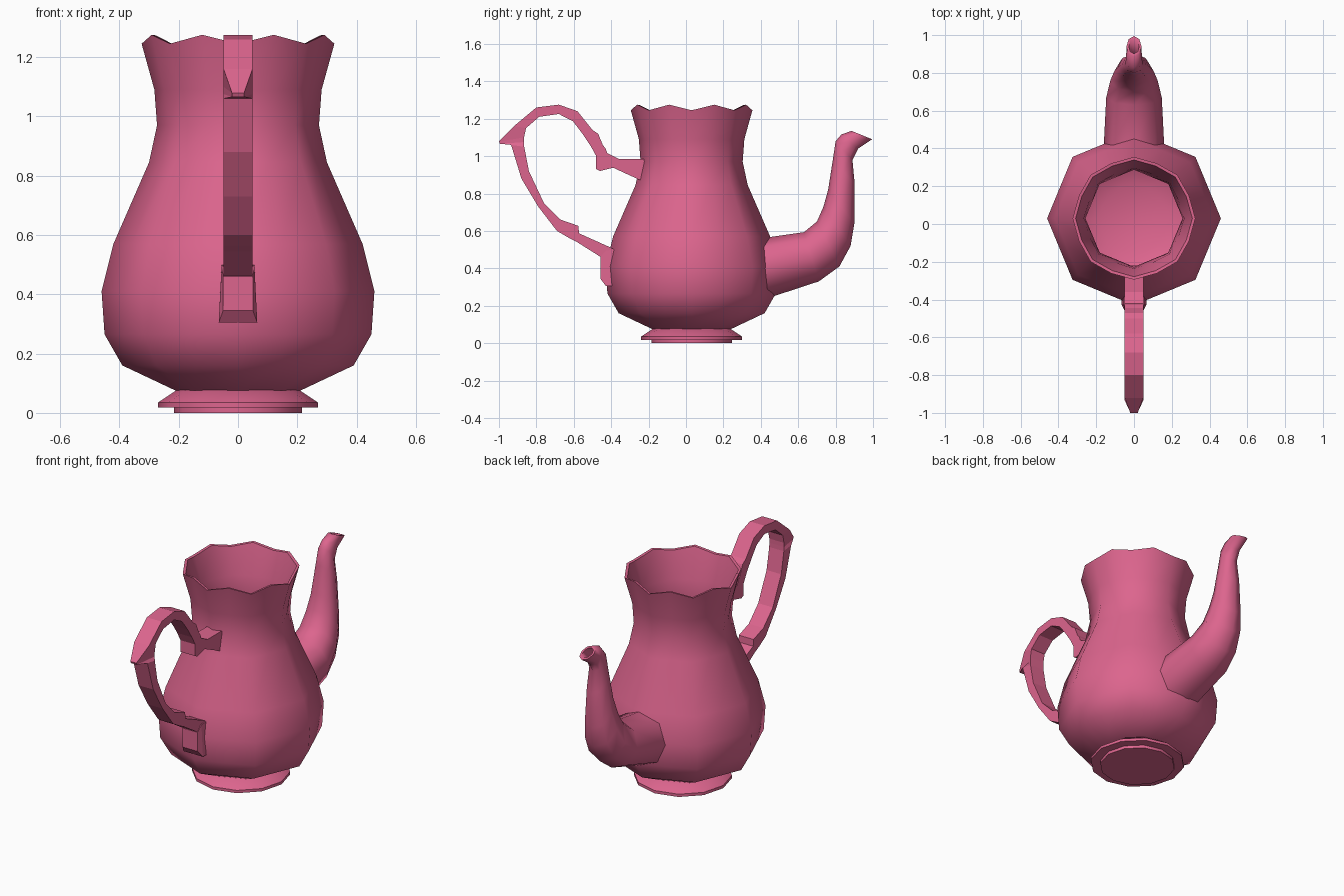
import bpy, bmesh, math

CY = 0.03  # the vessel axis sits slightly behind the origin

pink = bpy.data.materials.new("pink_glaze")
pink.diffuse_color = (0.72, 0.13, 0.27, 1)


def loft(name, rings, angle=None):
    """Skin a list of equal-length point rings, cap both ends."""
    bm = bmesh.new()
    vr = [[bm.verts.new(p) for p in ring] for ring in rings]
    n = len(rings[0])
    for a, b in zip(vr, vr[1:]):
        for i in range(n):
            j = (i + 1) % n
            bm.faces.new((a[i], a[j], b[j], b[i]))
    bm.faces.new(vr[0])
    bm.faces.new(vr[-1])
    bmesh.ops.recalc_face_normals(bm, faces=bm.faces)
    me = bpy.data.meshes.new(name)
    bm.to_mesh(me)
    bm.free()
    me.materials.append(pink)
    ob = bpy.data.objects.new(name, me)
    bpy.context.collection.objects.link(ob)
    if angle:
        bpy.ops.object.select_all(action='DESELECT')
        ob.select_set(True)
        bpy.context.view_layer.objects.active = ob
        bpy.ops.object.shade_smooth_by_angle(angle=math.radians(angle))
    return ob


def circle(r, z, n, mid=1.0, lift=0.0):
    """Ring around the axis; odd points are scaled by mid and raised by lift."""
    pts = []
    for i in range(n):
        a = 2 * math.pi * i / n
        k = r * (mid if i % 2 else 1)
        pts.append((k * math.cos(a), CY + k * math.sin(a), z + (lift if i % 2 else 0)))
    return pts


# Body: eight-sided pear with a scalloped sixteen-point rim and hollow inside
OCT = math.cos(math.pi / 8)
profile = [(0.21, 0.075), (0.39, 0.16), (0.45, 0.265), (0.46, 0.41), (0.42, 0.57),
           (0.30, 0.845), (0.273, 0.97)]
T = 0.016
rings = [circle(r, z, 16, OCT) for r, z in profile]
rings += [circle(0.282, 1.09, 16, 0.955), circle(0.325, 1.245, 16, 0.97, 0.03)]
rings += [circle(0.325 - T, 1.243, 16, 0.97, 0.03), circle(0.282 - T, 1.09, 16, 0.955)]
rings += [circle(r - T, z + (0.02 if z < 0.2 else 0), 16, OCT) for r, z in reversed(profile)]
loft("body", rings, 50)

# Foot: stepped ring
loft("foot", [circle(r, z, 12) for r, z in
              [(0.215, 0), (0.215, 0.018), (0.27, 0.018), (0.27, 0.035), (0.205, 0.078)]], 40)

# Spout: upper edge (y, z), lower edge (y, z), half width
spout = [(0.41, 0.562, 0.42, 0.235, 0.16),
         (0.63, 0.593, 0.71, 0.33, 0.147),
         (0.70, 0.65, 0.82, 0.41, 0.125),
         (0.735, 0.73, 0.88, 0.52, 0.105),
         (0.76, 0.82, 0.90, 0.64, 0.085),
         (0.785, 0.98, 0.902, 0.85, 0.062),
         (0.80, 1.08, 0.89, 0.98, 0.047),
         (0.83, 1.115, 0.92, 1.04, 0.042),
         (0.885, 1.135, 0.995, 1.09, 0.04)]


def oval(y0, z0, y1, z1, w, s=1.0, n=8):
    cy, cz, hy, hz = (y0 + y1) / 2, (z0 + z1) / 2, (y0 - y1) / 2 * s, (z0 - z1) / 2 * s
    out = []
    for i in range(n):
        a = 2 * math.pi * i / n
        out.append((w * s * math.sin(a), cy + hy * math.cos(a), cz + hz * math.cos(a)))
    return out


loft("spout", [oval(*s) for s in spout] +
     [oval(*s, s=0.7) for s in reversed(spout[5:])], 60)

# Handle: outer edge (y, z), inner edge (y, z), outer half width
W = 0.049
handle = [(-0.22, 0.985, -0.22, 0.86, W),
          (-0.36, 0.985, -0.39, 0.938, W),
          (-0.42, 1.015, -0.46, 0.92, W),
          (-0.43, 1.04, -0.48, 0.93, W),
          (-0.445, 1.06, -0.48, 1.0, W),
          (-0.47, 1.12, -0.51, 1.055, W),
          (-0.50, 1.14, -0.55, 1.115, W),
          (-0.58, 1.24, -0.605, 1.187, W),
          (-0.68, 1.275, -0.68, 1.225, W),
          (-0.80, 1.26, -0.785, 1.21, W),
          (-0.92, 1.16, -0.855, 1.15, W),
          (-1.0, 1.078, -0.866, 1.10, 0.02),
          (-0.995, 1.066, -0.866, 1.075, 0.02),
          (-0.935, 1.06, -0.865, 1.05, W),
          (-0.88, 0.88, -0.84, 0.92, W),
          (-0.79, 0.73, -0.76, 0.75, W),
          (-0.69, 0.60, -0.67, 0.66, W),
          (-0.63, 0.565, -0.575, 0.627, W),
          (-0.59, 0.545, -0.572, 0.587, W),
          (-0.455, 0.46, -0.40, 0.51, W),
          (-0.42, 0.44, -0.38, 0.50, W)]
loft("handle", [[(-w, yo, zo), (w, yo, zo), (W, yi, zi), (-W, yi, zi)]
                for yo, zo, yi, zi, w in handle])

# Lower handle mount: bevelled block on the belly
loft("handle_mount", [[(-w, y, z0), (w, y, z0), (w * t, y, z1), (-w * t, y, z1)]
                      for y, z0, z1, w, t in [(-0.38, 0.305, 0.50, 0.065, 0.85),
                                              (-0.428, 0.305, 0.495, 0.065, 0.85),
                                              (-0.458, 0.345, 0.46, 0.05, 1.0)]])
